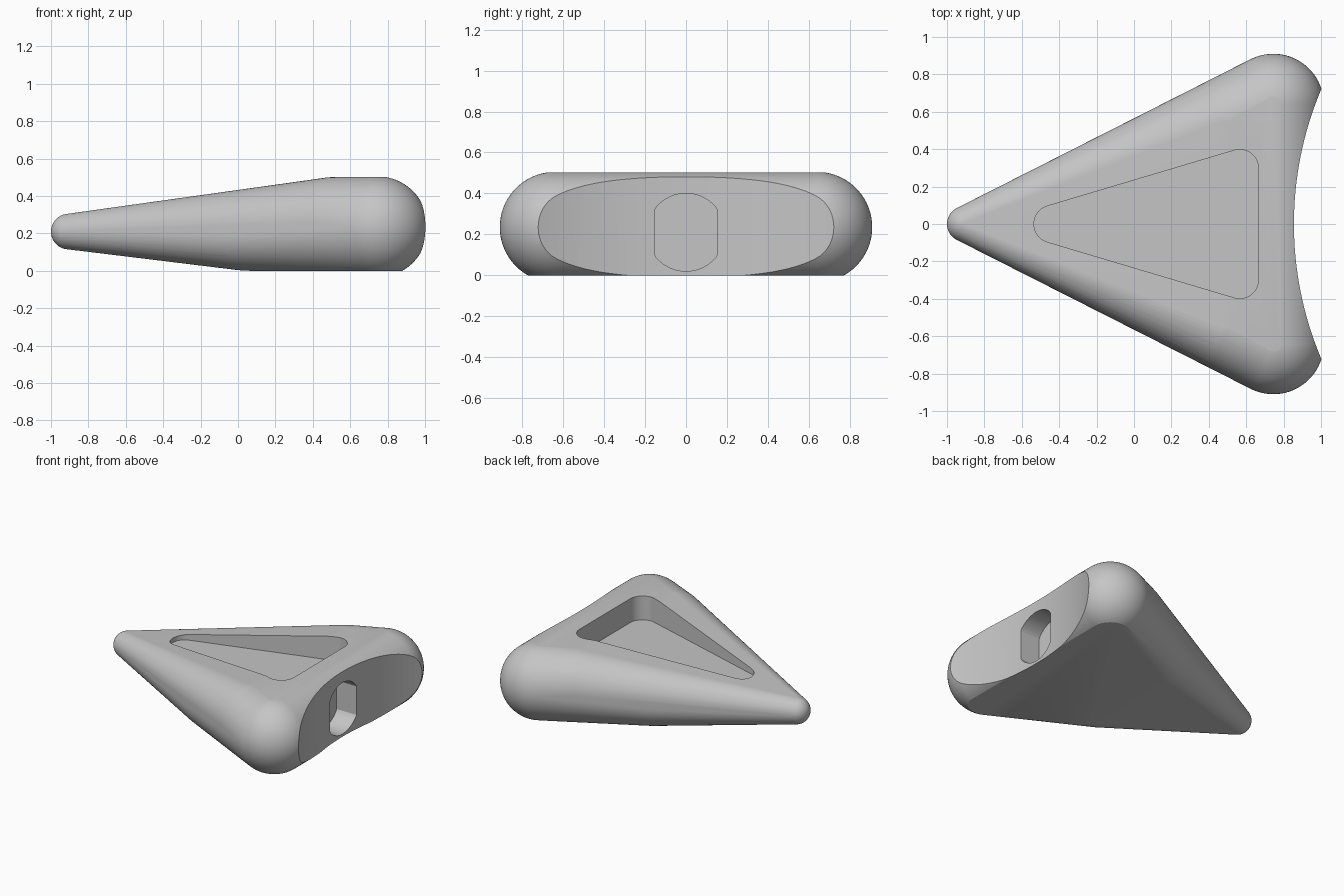
import bpy, bmesh
from math import cos, sin, pi, radians
from mathutils import Matrix, Vector

cube = bpy.data.objects.get("Cube")
if cube:
    bpy.data.objects.remove(cube, do_unlink=True)

grey = bpy.data.materials.new("plain_grey")
grey.use_nodes = True
GREY = (0.56, 0.56, 0.56, 1)
grey.diffuse_color = GREY
grey.node_tree.nodes["Principled BSDF"].inputs["Base Color"].default_value = GREY


def make_object(name, bm):
    bmesh.ops.recalc_face_normals(bm, faces=bm.faces)
    mesh = bpy.data.meshes.new(name)
    bm.to_mesh(mesh)
    bm.free()
    mesh.materials.append(grey)
    obj = bpy.data.objects.new(name, mesh)
    bpy.context.collection.objects.link(obj)
    return obj


def hull(bm):
    """Wrap all points in a fresh convex skin."""
    bmesh.ops.delete(bm, geom=bm.edges[:] + bm.faces[:], context="EDGES_FACES")
    bmesh.ops.remove_doubles(bm, verts=bm.verts, dist=0.0002)
    bmesh.ops.convex_hull(bm, input=bm.verts)
    inside = [v for v in bm.verts if not v.link_faces]
    bmesh.ops.delete(bm, geom=inside, context="VERTS")


# Body: skin stretched around a small nose ball and two large rear balls
TIP, TIP_R = Vector((-0.905, 0, 0.21)), 0.095
REAR, REAR_R = Vector((0.745, 0.64, 0.235)), 0.27


def flank_ball(t, lift):
    pos = TIP.lerp(REAR, t)
    pos.z += lift
    return pos, TIP_R + (REAR_R - TIP_R) * t


balls = [(TIP, TIP_R), (REAR, REAR_R), flank_ball(0.855, 0.025), flank_ball(0.56, -0.028)]
bm = bmesh.new()
for pos, radius in balls:
    for side in (1, -1) if pos.y else (1,):
        place = Matrix.Translation((pos.x, pos.y * side, pos.z))
        bmesh.ops.create_uvsphere(bm, u_segments=80, v_segments=40, radius=radius, matrix=place)
hull(bm)

# Flat base and flat crown
for height, direction in ((0, -1), (0.502, 1)):
    bmesh.ops.bisect_plane(bm, geom=bm.verts[:] + bm.edges[:] + bm.faces[:],
                           plane_co=(0, 0, height), plane_no=(0, 0, direction),
                           clear_outer=True)
    hull(bm)
body = make_object("wedge_body", bm)

# Cutter for the hollow rear face
bm = bmesh.new()
bmesh.ops.create_cone(bm, cap_ends=True, segments=256, radius1=1.85, radius2=1.85, depth=3,
                      matrix=Matrix.Translation((2.705, 0, 0.2)))
rear_cutter = make_object("rear_hollow_cutter", bm)

# Cutter for the rounded triangular recess in the top
bm = bmesh.new()
for x, y in ((-0.435, 0), (0.565, 0.298), (0.565, -0.298)):
    for i in range(48):
        a = 2 * pi * i / 48
        for z in (0.325, 0.8):
            bm.verts.new((x + 0.1 * cos(a), y + 0.1 * sin(a), z))
hull(bm)
recess_cutter = make_object("top_recess_cutter", bm)

# Cutter for the rear slot: a disc with two flattened sides
bm = bmesh.new()
for i in range(64):
    a = 2 * pi * i / 64
    y = max(-0.155, min(0.155, 0.19 * cos(a)))
    for x in (0.70, 1.2):
        bm.verts.new((x, y, 0.21 + 0.19 * sin(a)))
hull(bm)
slot_cutter = make_object("rear_slot_cutter", bm)

# Carve the body, then discard the cutters
bpy.context.view_layer.objects.active = body
body.select_set(True)
for cutter in (rear_cutter, recess_cutter, slot_cutter):
    cutter.hide_render = True
    mod = body.modifiers.new(cutter.name, "BOOLEAN")
    mod.operation = "DIFFERENCE"
    mod.solver = "EXACT"
    mod.object = cutter
    bpy.ops.object.modifier_apply(modifier=mod.name)
    bpy.data.objects.remove(cutter, do_unlink=True)
bpy.ops.object.shade_smooth_by_angle(angle=radians(25))
